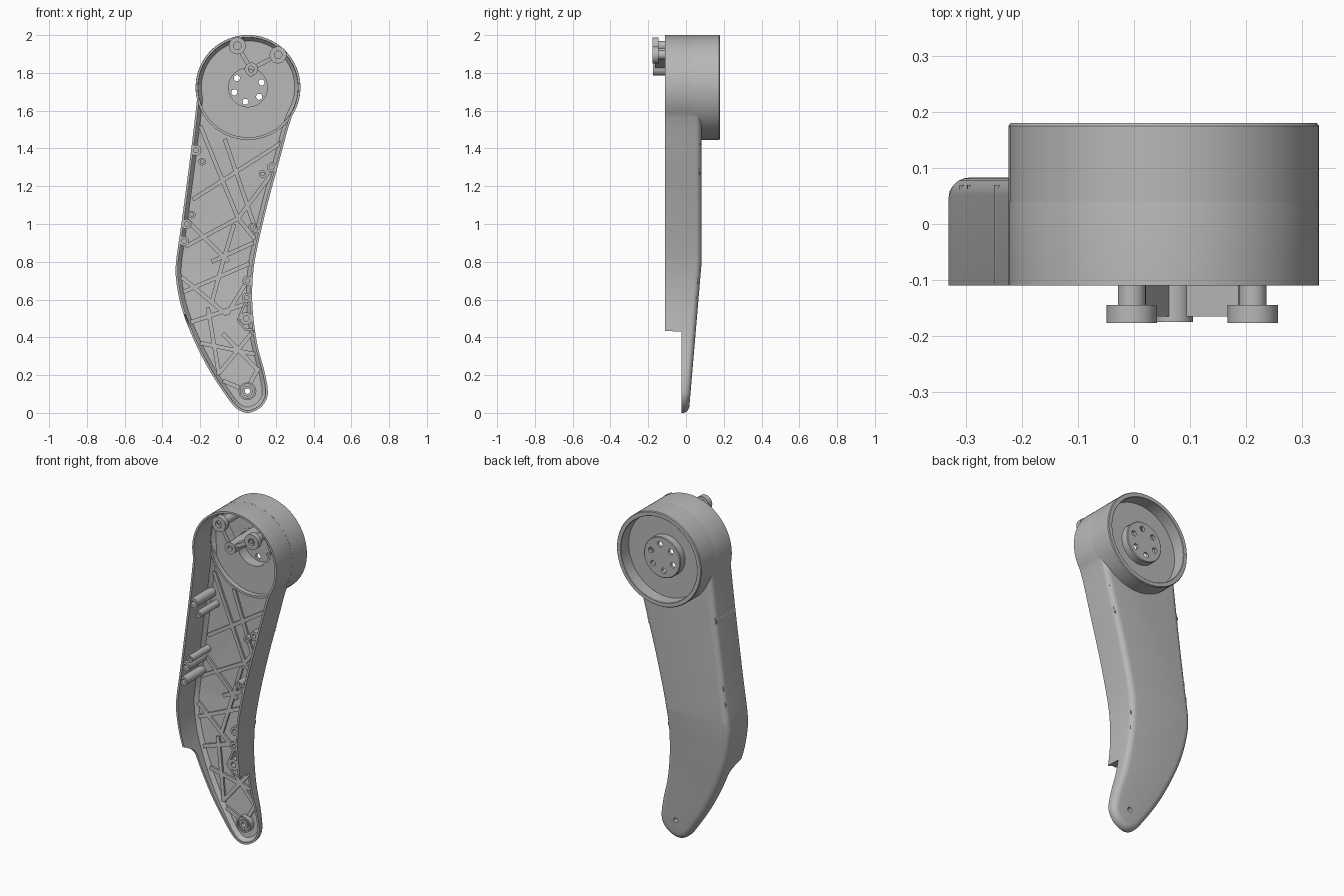
import bpy, bmesh, math
from mathutils import Vector

cube = bpy.data.objects.get("Cube")
if cube:
    bpy.data.objects.remove(cube, do_unlink=True)

grey = bpy.data.materials.new("plain_grey")
grey.use_nodes = True
grey.diffuse_color = (0.48, 0.48, 0.48, 1)
for node in grey.node_tree.nodes:
    if node.type == 'BSDF_PRINCIPLED':
        node.inputs["Base Color"].default_value = grey.diffuse_color

CX, CZ, R = 0.053, 1.723, 0.277      # drum axis and radius
FRONT = -0.11


def back_y(z):
    """Outer back surface: flat above the knee, tapering to the foot."""
    return 0.083 - 0.068 * max(0.0, 0.8 - z) / 0.8


def front_y(x, z):
    """Front rim: full-height walls above, shallow rim round the foot."""
    if x < 0:
        t = min(1, max(0, (z - 0.45) / 0.07))
        return -0.025 + (FRONT + 0.025) * t ** 2
    return FRONT if z > 0.432 else -0.025


def finish(name, bm):
    bmesh.ops.recalc_face_normals(bm, faces=bm.faces)
    mesh = bpy.data.meshes.new(name)
    bm.to_mesh(mesh)
    bm.free()
    ob = bpy.data.objects.new(name, mesh)
    bpy.context.collection.objects.link(ob)
    mesh.materials.append(grey)
    return ob


def activate(ob):
    bpy.ops.object.select_all(action='DESELECT')
    ob.select_set(True)
    bpy.context.view_layer.objects.active = ob


def smooth(ob):
    activate(ob)
    bpy.ops.object.shade_smooth_by_angle(angle=math.radians(32))


def lathe(name, x, z, profile, steps=24):
    """Spin (radius, y) points round an axis parallel to y."""
    bm = bmesh.new()
    vs = [bm.verts.new((x + r, y, z)) for r, y in profile]
    es = [bm.edges.new(p) for p in zip(vs, vs[1:])]
    bmesh.ops.spin(bm, geom=vs + es, cent=(x, 0, z), axis=(0, 1, 0),
                   angle=math.tau, steps=steps, use_duplicate=False)
    bmesh.ops.remove_doubles(bm, verts=bm.verts, dist=1e-5)
    return finish(name, bm)


def boss(name, x, z, r, y0, y1, hole=0.45):
    h, yh = r * hole, y0 + 0.6 * (y1 - y0)
    ob = lathe(name, x, z, [(0, yh), (h, yh), (h, y0), (r, y0), (r, y1), (0, y1)])
    smooth(ob)
    return ob


def cut(ob, x, z, r):
    """Drill a hole along y through a part."""
    drill = lathe("drill", x, z, [(0, -0.3), (r, -0.3), (r, 0.3), (0, 0.3)])
    drill.hide_render = True
    mod = ob.modifiers.new("hole", 'BOOLEAN')
    mod.operation, mod.solver, mod.object = 'DIFFERENCE', 'EXACT', drill
    activate(ob)
    bpy.ops.object.modifier_apply(modifier=mod.name)
    bpy.data.objects.remove(drill, do_unlink=True)


def bar(name, a, b, width, front, back):
    """Straight bar between two (x, z) points; front and back are y(z)."""
    a, b = Vector(a), Vector(b)
    d = (b - a).normalized() * width / 2
    n = Vector((-d.y, d.x))
    bm = bmesh.new()
    loops = [[bm.verts.new((p.x, f(p.y), p.y)) for p in (a + n, a - n, b - n, b + n)]
             for f in (front, back)]
    bm.faces.new(loops[0])
    bm.faces.new(loops[1])
    for i in range(4):
        j = (i + 1) % 4
        bm.faces.new((loops[0][i], loops[0][j], loops[1][j], loops[1][i]))
    return finish(name, bm)


# Leg outline: drum arc over the top, then a curve round the leg
arc = []
for i in range(57):
    t = math.radians(-32 + 225 * i / 56)
    arc.append(Vector((CX + R * math.cos(t), CZ + R * math.sin(t))))
side = [(-0.235, 1.5), (-0.26, 1.3), (-0.30, 1.0), (-0.328, 0.8), (-0.327, 0.7),
        (-0.30, 0.56), (-0.24, 0.4), (-0.16, 0.24), (-0.07, 0.1), (-0.01, 0.025),
        (0.05, 0), (0.115, 0.025), (0.152, 0.075), (0.157, 0.13), (0.14, 0.22),
        (0.103, 0.36), (0.08, 0.52), (0.075, 0.65), (0.085, 0.78), (0.112, 0.92),
        (0.16, 1.12), (0.22, 1.34), (0.263, 1.5)]
ctrl = [arc[-1]] + [Vector(p) for p in side] + [arc[0]]
ctrl = [2 * ctrl[0] - ctrl[1]] + ctrl + [2 * ctrl[-1] - ctrl[-2]]
outline = arc[:-1]
for p0, p1, p2, p3 in zip(ctrl, ctrl[1:], ctrl[2:], ctrl[3:]):
    for k in range(6):
        t = k / 6
        outline.append(0.5 * (2 * p1 + (p2 - p0) * t + (2 * p0 - 5 * p1 + 4 * p2 - p3) * t ** 2
                              + (3 * p1 - p0 - 3 * p2 + p3) * t ** 3))


def inset(amount):
    n = len(outline)
    pts = []
    for i, p in enumerate(outline):
        t = (outline[(i + 1) % n] - outline[i - 1]).normalized()
        pts.append(p + Vector((-t.y, t.x)) * amount)
    return pts


# Hollow leg shell: built flat, then bent to the back and rim heights
bm = bmesh.new()
fillet = [(0.035 * (1 - math.sin(a)), 1 - 0.03 * (1 - math.cos(a)))
          for a in [math.pi / 2 * k / 5 for k in range(6)]]
rings = fillet + [(0, 0), (0.012, 0), (0.012, 0.965), (0.03, 0.986)]
loops = [[bm.verts.new((p.x, y, p.y)) for p in inset(d)] for d, y in rings]
for A, B in zip(loops, loops[1:]):
    for i in range(len(A)):
        bm.faces.new((A[i - 1], A[i], B[i], B[i - 1]))
bm.faces.new(loops[0])
bm.faces.new(loops[-1])
for z in (0.43, 0.434, 0.45, 0.47, 0.49, 0.51, 0.52, 0.8):
    bmesh.ops.bisect_plane(bm, geom=bm.verts[:] + bm.edges[:] + bm.faces[:],
                           plane_co=(0, 0, z), plane_no=(0, 0, 1))
for v in bm.verts:
    x, y, z = v.co
    v.co.y = front_y(x, z) if y < 0.5 else back_y(z) + y - 1
shell = finish("leg_shell", bm)
cut(shell, CX, CZ, 0.1035)
cut(shell, 0.05, 0.115, 0.014)
smooth(shell)

# Drum with rear recess, hub and six bolt holes
drum = lathe("drum", CX, CZ, [
    (0, 0.132), (0.103, 0.132), (0.103, 0.067), (0.115, 0.067), (0.115, 0.08),
    (0.264, 0.08), (0.264, 0.04), (0.2775, 0.04), (0.2775, 0.175), (0.2735, 0.18),
    (0.252, 0.18), (0.25, 0.178), (0.25, 0.105), (0.12, 0.105), (0.12, 0.146),
    (0.116, 0.15), (0, 0.15)], 80)
for i in range(6):
    t = math.radians(20 + 60 * i)
    cut(drum, CX + 0.077 * math.cos(t), CZ + 0.077 * math.sin(t), 0.016)
smooth(drum)

# Three-armed bracket inside the top of the drum
hub = (0.07, 1.82)
boss("bracket_hub", *hub, 0.035, -0.175, 0.075)
for x, z in ((-0.004, 1.943), (0.212, 1.895)):
    boss("bracket_head", x, z, 0.045, -0.177, -0.145)
    boss("bracket_post", x, z, 0.025, -0.15, 0.07)
    bar("bracket_arm", hub, (x, z), 0.022, lambda z: -0.165, lambda z: -0.11)

# Screw bosses along the walls
for x, z, r in ((-0.222, 1.39, 0.028), (-0.19, 1.33, 0.02), (-0.245, 1.05, 0.02),
                (-0.272, 1.0, 0.026), (-0.286, 0.91, 0.026), (0.178, 1.30, 0.026),
                (0.13, 1.265, 0.02), (0.075, 0.985, 0.02), (0.093, 0.965, 0.018),
                (0.05, 0.70, 0.026), (0.046, 0.61, 0.026), (0.043, 0.50, 0.033)):
    boss("screw_boss", x, z, r, -0.105, back_y(z) - 0.013)

# Gusset beside the lowest wall boss
for a, b in (((0.0, 0.49), (0.045, 0.60)), ((0.0, 0.49), (0.04, 0.44)),
             ((0.04, 0.44), (0.082, 0.44))):
    bar("wall_gusset", a, b, 0.012, lambda z: -0.10, lambda z: back_y(z) - 0.013)

# Foot pivot ring, open right through
lathe_ring = lathe("foot_ring", 0.05, 0.115, [
    (0.014, 0.015), (0.014, -0.022), (0.028, -0.022), (0.028, -0.014),
    (0.038, -0.014), (0.038, -0.022), (0.047, -0.022), (0.047, 0.015), (0.014, 0.015)])
smooth(lathe_ring)

# Low lattice ribs on the inner floor
ribs = [(-0.20, 1.52, 0.0, 1.03), (-0.24, 1.13, 0.23, 1.43), (-0.07, 1.45, 0.09, 0.98),
        (0.19, 1.28, 0.0, 1.03), (0.0, 1.03, -0.28, 0.88), (0.0, 1.03, 0.09, 0.92),
        (-0.27, 1.02, -0.05, 0.80), (0.08, 0.90, -0.14, 0.80), (-0.02, 1.0, -0.08, 0.80),
        (-0.08, 0.80, -0.14, 0.58), (-0.29, 0.64, 0.06, 0.79), (-0.30, 0.72, -0.06, 0.52),
        (-0.06, 0.52, 0.05, 0.70), (-0.25, 0.48, 0.05, 0.58), (-0.16, 0.56, -0.10, 0.20),
        (-0.20, 0.37, 0.09, 0.31), (-0.08, 0.42, 0.11, 0.22), (-0.10, 0.21, 0.07, 0.42),
        (-0.08, 0.17, 0.015, 0.13), (0.11, 0.24, 0.06, 0.15)]
for x0, z0, x1, z1 in ribs:
    bar("floor_rib", (x0, z0), (x1, z1), 0.022,
        lambda z: back_y(z) - 0.025, lambda z: back_y(z) - 0.010)
